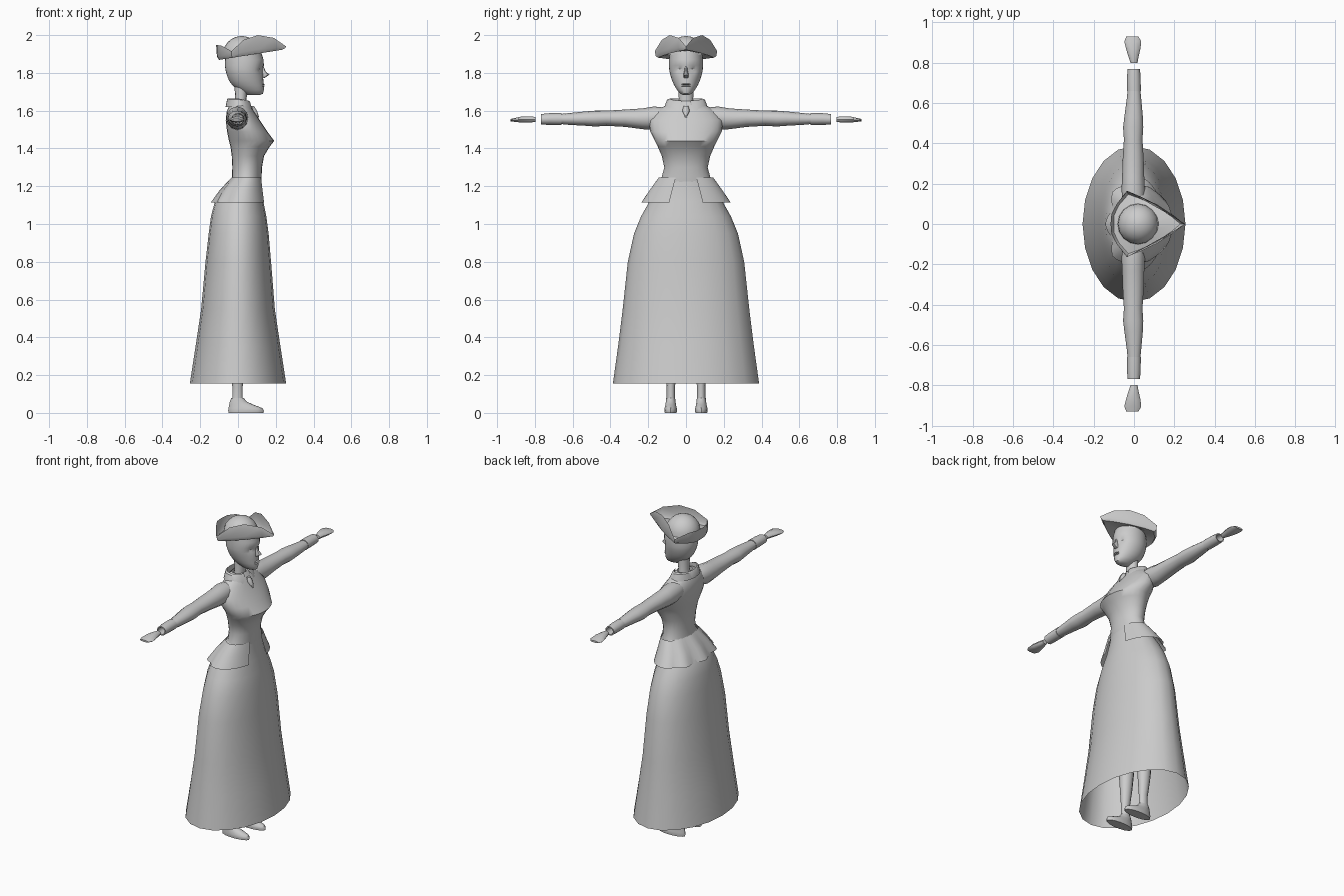
import bpy, bmesh, math
from mathutils import Vector

grey = bpy.data.materials.new("plain_grey")
grey.diffuse_color = (0.6, 0.6, 0.6, 1)


def loft(name, rings, closed=True, cap0=False, cap1=False, angle=40):
    """Skin a list of equal-length point rings into one object."""
    bm = bmesh.new()
    vs = [[bm.verts.new(p) for p in r] for r in rings]
    n = len(rings[0])
    for a, b in zip(vs, vs[1:]):
        for i in range(n if closed else n - 1):
            j = (i + 1) % n
            bm.faces.new((a[i], a[j], b[j], b[i]))
    if cap0:
        bm.faces.new(vs[0][::-1])
    if cap1:
        bm.faces.new(vs[-1])
    bmesh.ops.recalc_face_normals(bm, faces=bm.faces)
    me = bpy.data.meshes.new(name)
    bm.to_mesh(me)
    bm.free()
    me.materials.append(grey)
    me.shade_smooth()
    me.set_sharp_from_angle(angle=math.radians(angle))
    ob = bpy.data.objects.new(name, me)
    bpy.context.collection.objects.link(ob)
    return ob


def level(z, xb, xf, ry, n=20, a0=0.0, cy=0.0):
    """Horizontal ellipse from back xb to front xf; a0 leaves a front gap."""
    c, r = (xb + xf) / 2, (xf - xb) / 2
    ts = [a0 + (2 * math.pi - 2 * a0) * i / ((n - 1) if a0 else n) for i in range(n)]
    return [Vector((c + r * math.cos(t), cy + ry * math.sin(t), z)) for t in ts]


def across(y, cx, rx, cz, rz, n=12):
    """Ellipse in the xz plane, for arms and hands."""
    return [Vector((cx + rx * math.cos(2 * math.pi * i / n), y,
                    cz + rz * math.sin(2 * math.pi * i / n))) for i in range(n)]


# Skirt: open bell
skirt = [(0.155, -.255, .255, .387), (0.35, -.225, .225, .36), (0.55, -.195, .195, .335),
         (0.8, -.172, .175, .308), (0.95, -.155, .162, .275), (1.04, -.143, .15, .238),
         (1.12, -.122, .134, .193), (1.19, -.07, .124, .155), (1.25, -.03, .12, .125)]
loft("skirt", [level(*s) for s in skirt])

# Bodice with pointed bust
bodice = [(1.2, -.04, .118, .14), (1.25, -.032, .125, .128), (1.30, -.03, .127, .115),
          (1.36, -.033, .138, .128), (1.41, -.04, .168, .15), (1.44, -.048, .192, .165),
          (1.49, -.058, .155, .19), (1.55, -.065, .115, .195), (1.595, -.06, .085, .16),
          (1.63, -.045, .065, .105), (1.65, -.03, .05, .05)]
loft("bodice", [level(*s, n=24) for s in bodice], angle=60)

# Jacket peplum, open in front, pleated at the back
peplum = []
for k, s in enumerate([(1.245, -.035, .128, .145), (1.18, -.092, .138, .192), (1.115, -.13, .148, .236)]):
    ring = level(*s, n=41, a0=math.radians(22))
    for i in range(12, 29):
        f = 1 + 0.05 * k * math.cos(math.pi * (i - 20) / 2.5)
        ring[i].x *= f
        ring[i].y *= 1 + (f - 1) * 0.5
    peplum.append(ring)
loft("peplum", peplum, closed=False)

# Neck and head
loft("neck", [level(1.60, -.03, .05, .05, 12), level(1.66, -.015, .045, .038, 12),
              level(1.76, -.02, .055, .042, 12)])
head = [(1.682, .05, .115, .015), (1.69, .035, .132, .03), (1.71, 0, .137, .048),
        (1.735, -.03, .136, .063), (1.76, -.048, .134, .074), (1.785, -.058, .133, .082),
        (1.805, -.064, .133, .087), (1.82, -.067, .133, .089), (1.84, -.069, .137, .09),
        (1.87, -.068, .135, .09), (1.92, -.06, .12, .085)]
rings = [level(*s, n=32) for s in head]
for r in rings:                                   # eye sockets
    for p in r:
        if p.x > 0.05:
            d = ((abs(p.y) - .036) / .02) ** 2 + ((p.z - 1.817) / .014) ** 2
            p.x -= 0.014 * math.exp(-d)
loft("head", rings, cap0=True, cap1=True)
nose = [(1.835, .12, .136, .006), (1.81, .12, .145, .009), (1.79, .115, .166, .014), (1.773, .115, .14, .013)]
loft("nose", [level(*s, n=8) for s in nose], cap1=True)
for nm, z in (("upper_lip", 1.74), ("lower_lip", 1.73)):
    loft(nm, [level(z + dz, .12, .143 - 2 * abs(dz), .024 - 2 * abs(dz), 12) for dz in (-.005, 0, .005)],
         cap0=True, cap1=True)

# Collar: standing band with a folded, pointed outer leaf
collar = []
for k, s in enumerate([(1.61, -.05, .075, .085), (1.665, -.052, .06, .085),
                       (1.66, -.058, .066, .1), (1.62, -.066, .085, .115)]):
    ring = level(*s, n=23, a0=math.radians(16))
    for p in ring:
        p.z -= 0.22 * max(p.x, 0)
    if k == 3:
        for i in (0, -1):
            ring[i].z -= .015
            ring[i].y *= 1.5
    collar.append(ring)
loft("collar", collar, closed=False)
loft("neck_bow", [level(1.625, .06, .085, .012, 8), level(1.6, .07, .1, .02, 8),
                  level(1.565, .085, .112, .005, 8)], cap0=True, cap1=True)

# Arms, cuffs, hands, legs and shoes for both sides
arm = [(.10, 0, .055, 1.565, .05), (.17, -.004, .058, 1.56, .062), (.23, -.004, .055, 1.557, .055),
       (.32, -.004, .052, 1.56, .046), (.42, -.004, .046, 1.56, .04), (.48, -.004, .05, 1.558, .042),
       (.53, -.002, .046, 1.558, .038), (.62, 0, .036, 1.556, .031), (.67, 0, .031, 1.556, .026)]
cuff = [(.66, 0, .026, 1.556, .024), (.66, 0, .034, 1.556, .032), (.72, -.001, .034, 1.556, .031),
        (.768, -.001, .031, 1.554, .028), (.768, -.001, .024, 1.554, .021), (.70, 0, .022, 1.555, .02)]
hand = [(.797, 0, .017, 1.553, .014), (.825, -.002, .024, 1.554, .017), (.87, -.004, .036, 1.553, .017),
        (.905, -.006, .042, 1.551, .011), (.93, -.008, .03, 1.55, .006)]
leg = [(.03, -.04, .03, .024), (.08, -.03, .025, .022), (.14, -.03, .025, .022), (.25, -.045, .03, .033),
       (.36, -.055, .035, .043), (.48, -.04, .045, .04), (.65, -.055, .06, .055), (.95, -.07, .07, .07)]
shoe = [(0, -.05, .135, .032), (.012, -.052, .137, .034), (.025, -.05, .13, .033),
        (.042, -.047, .085, .029), (.06, -.043, .045, .026), (.08, -.035, .03, .024)]
for side, s in (("left", 1), ("right", -1)):
    loft(side + "_arm", [across(y * s, *q) for y, *q in arm], cap1=True)
    loft(side + "_cuff", [across(y * s, *q) for y, *q in cuff])
    loft(side + "_hand", [across(y * s, *q, n=10) for y, *q in hand], cap0=True, cap1=True)
    loft(side + "_leg", [level(*q, n=12, cy=.08 * s) for q in leg])
    loft(side + "_shoe", [level(*q, n=14, cy=.081 * s) for q in shoe], cap0=True, cap1=True)

# Three-cornered hat: x, y, top edge height, outward bulge of the fold
half = [(.255, 0, 1.94, .97), (.19, .038, 1.985, 1.06), (.105, .086, 2.0, 1.12), (.03, .128, 1.975, 1.07),
        (-.035, .165, 1.915, .97), (-.085, .1, 1.943, 1.0), (-.112, .05, 1.948, .98)]
edge = half + [(-.116, 0, 1.948, .97)] + [(x, -y, z, b) for x, y, z, b in half[:0:-1]]
slope = lambda x: 1.885 + 0.16 * x
inner, fold, mid, top = [], [], [], []
for x, y, z, b in edge:
    d = Vector((x - .03, y))
    u = d.normalized() * .085
    inner.append((.03 + u.x, u.y, slope(.03 + u.x) + .012))
    fx, fy = .03 + d.x * b * .92, y * b * .92
    fold.append((fx, fy, slope(fx)))
    mx, my = .03 + d.x * b, y * b
    mid.append((mx, my, slope(x) + .25 * (z - slope(x))))
    top.append((x, y, z))
loft("hat_brim", [inner, fold, mid, top], angle=50)
crown = []
for i in range(7):
    a = math.radians(14.5 * i)
    r, z = .1 * math.cos(a) + .001, 1.895 + .1 * math.sin(a)
    crown.append(level(z, .02 - r, .02 + r, r, 16))
loft("hat_crown", crown, cap1=True)
